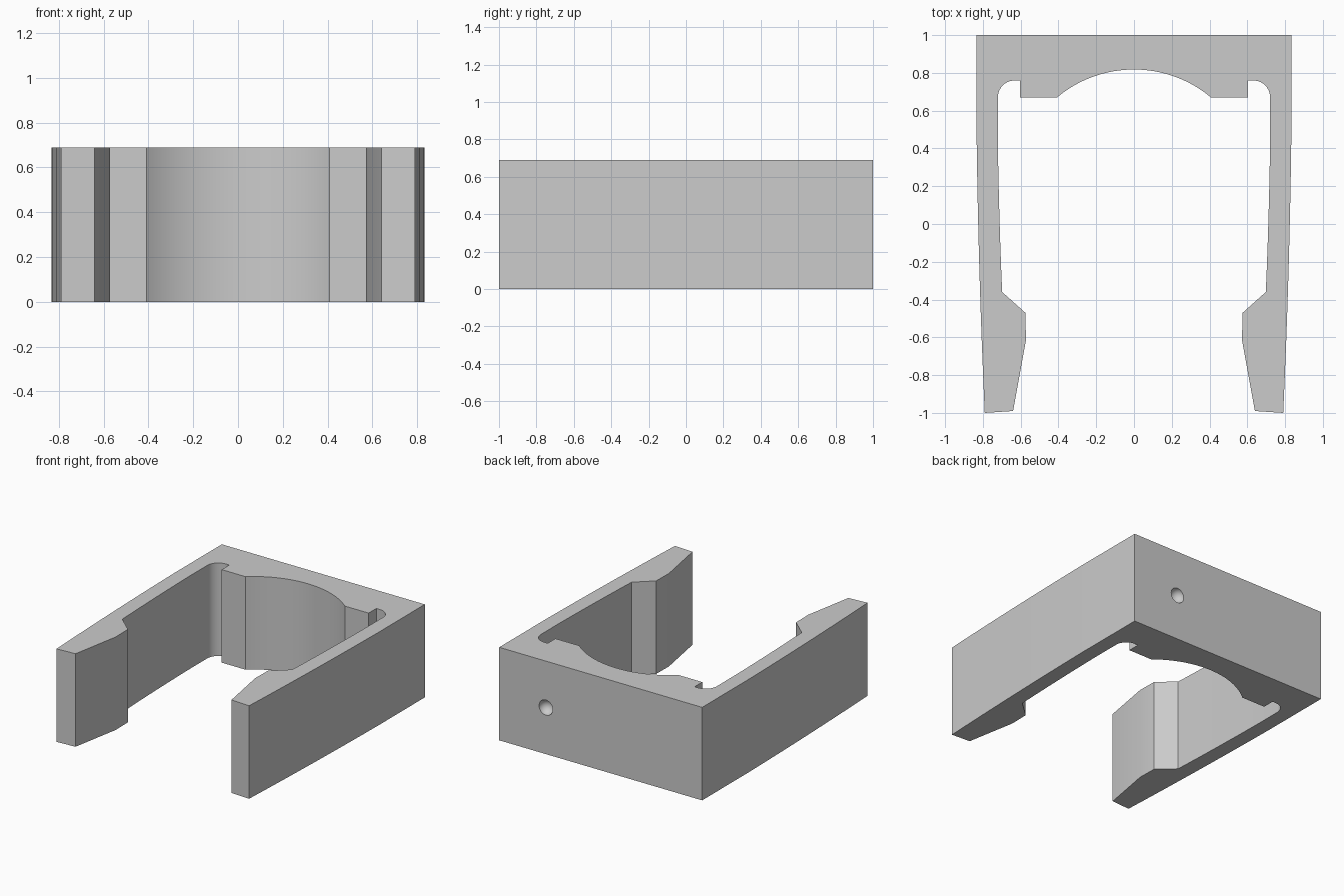
import bpy, bmesh, math
from mathutils import Vector

old = bpy.data.objects.get("Cube")
if old:
    bpy.data.objects.remove(old, do_unlink=True)

HEIGHT = 0.69

grey = bpy.data.materials.new("plain_grey")
grey.use_nodes = True
colour = (0.6, 0.6, 0.6, 1)
grey.diffuse_color = colour
grey.node_tree.nodes["Principled BSDF"].inputs["Base Color"].default_value = colour


def arc(cx, cy, r, start, end, steps):
    """Points on a circle between two angles in degrees."""
    out = []
    for i in range(steps + 1):
        a = math.radians(start + (end - start) * i / steps)
        out.append((cx + r * math.cos(a), cy + r * math.sin(a)))
    return out


def bow(a, b, bulge, steps):
    """Points from a to b, bowed sideways along x by a shallow parabola."""
    out = []
    for i in range(steps + 1):
        t = i / steps
        p = Vector(a).lerp(Vector(b), t)
        out.append((p.x + bulge * 4 * t * (1 - t), p.y))
    return out


# Half outline: outer wall, hooked arm end, inner wall, corner relief, cradle arc
half = [(0.833, 1.0)]
half += bow((0.833, 0.45), (0.79, -1.0), 0.006, 8)
half += [(0.64, -0.99), (0.572, -0.615), (0.575, -0.47)]
half += bow((0.698, -0.36), (0.721, 0.45), 0.003, 6)
half += arc(0.631, 0.67, 0.09, 0, 90, 10)
half += [(0.603, 0.76), (0.603, 0.67)]
spread = math.degrees(math.asin(0.408 / 0.635))
half += arc(0, 0.183, 0.635, 90 - spread, 90, 16)

# Mirror the half outline and extrude it into the clip
outline = half + [(-x, y) for x, y in reversed(half[:-1])]
bm = bmesh.new()
base = bm.faces.new([bm.verts.new((x, y, 0)) for x, y in outline])
top = bmesh.ops.extrude_face_region(bm, geom=[base])
bmesh.ops.translate(bm, vec=(0, 0, HEIGHT),
                    verts=[v for v in top["geom"] if isinstance(v, bmesh.types.BMVert)])
bmesh.ops.recalc_face_normals(bm, faces=bm.faces)
mesh = bpy.data.meshes.new("clip_body")
bm.to_mesh(mesh)
bm.free()
mesh.materials.append(grey)
clip = bpy.data.objects.new("clip_body", mesh)
bpy.context.collection.objects.link(clip)

# Small round dimple in the back wall
bpy.ops.mesh.primitive_uv_sphere_add(segments=32, ring_count=16, radius=0.056,
                                     location=(0.45, 1.0, HEIGHT / 2))
cutter = bpy.context.object
cutter.name = "dimple_cutter"
cutter.data.materials.append(grey)
cut = clip.modifiers.new("dimple", "BOOLEAN")
cut.operation = "DIFFERENCE"
cut.solver = "EXACT"
cut.object = cutter

# Apply the cut, then smooth the curved walls and keep corners sharp
bpy.ops.object.select_all(action="DESELECT")
clip.select_set(True)
bpy.context.view_layer.objects.active = clip
bpy.ops.object.modifier_apply(modifier=cut.name)
bpy.data.objects.remove(cutter, do_unlink=True)
bpy.ops.object.shade_smooth_by_angle(angle=math.radians(20))
